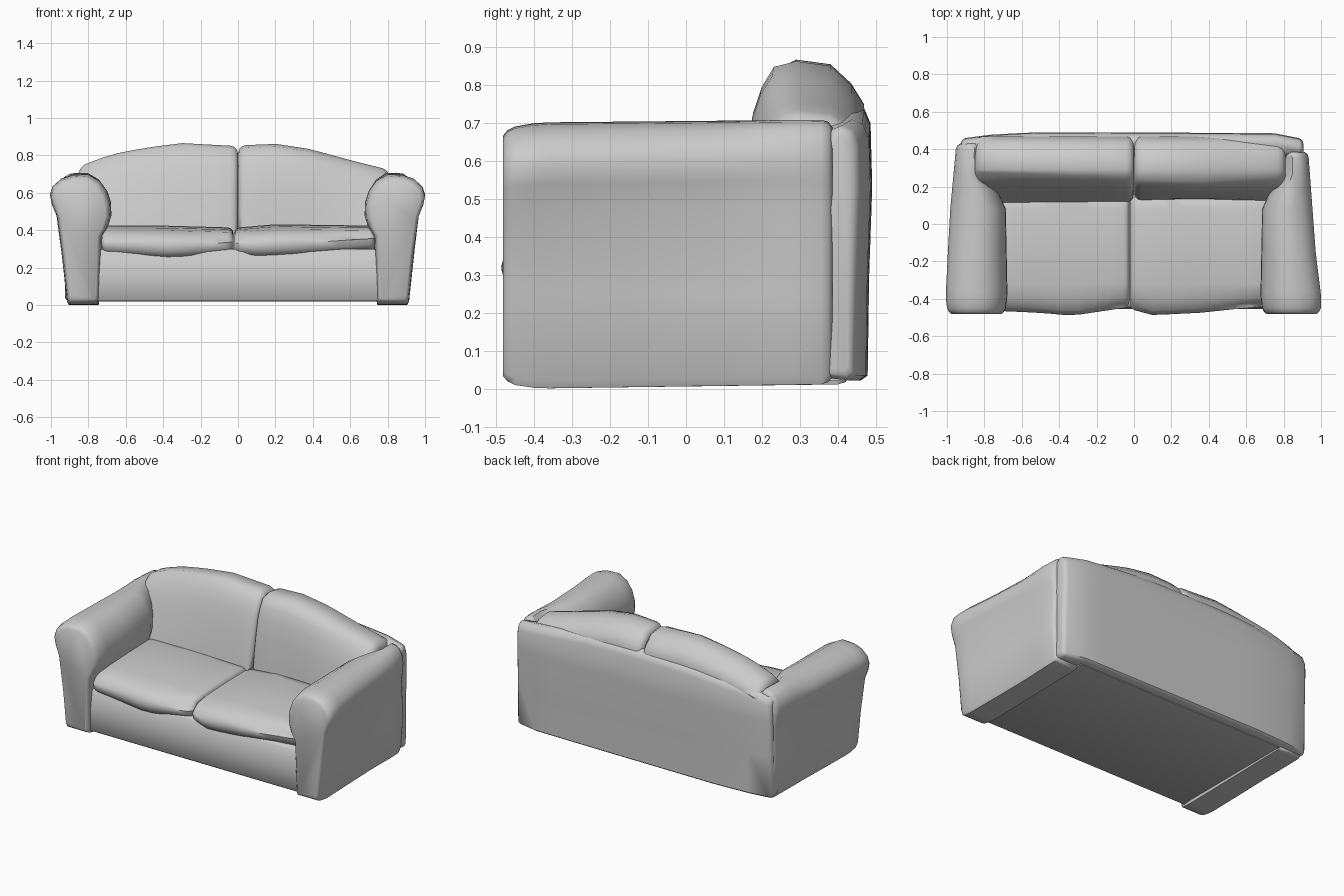
import bpy, bmesh
from mathutils import Vector

if "Cube" in bpy.data.objects:
    bpy.data.objects.remove(bpy.data.objects["Cube"])


def lerp_table(table, t):
    """Piecewise-linear lookup in a list of (t, value) pairs."""
    if t <= table[0][0]:
        return table[0][1]
    for (a, va), (b, vb) in zip(table, table[1:]):
        if t <= b:
            return va + (vb - va) * (t - a) / (b - a)
    return table[-1][1]


def inset_ring(pts, d):
    """Shrink a 2D outline by a distance d on every side."""
    out = [[0, 0] for _ in pts]
    for k in (0, 1):
        lo, hi = min(p[k] for p in pts), max(p[k] for p in pts)
        mid, f = (lo + hi) / 2, 1 - 2 * d / (hi - lo)
        for o, p in zip(out, pts):
            o[k] = mid + (p[k] - mid) * f
    return out


def loft(name, stations, profile, axis):
    """Skin outlines along an axis; stations are (position, inset)."""
    bm = bmesh.new()
    rings = []
    for t, d in stations:
        ring = inset_ring(profile(t), d)
        place = (lambda a, b: (t, a, b)) if axis == 'X' else (lambda a, b: (a, t, b))
        rings.append([bm.verts.new(Vector(place(a, b))) for a, b in ring])
    n = len(rings[0])
    for r, s in zip(rings, rings[1:]):
        for i in range(n):
            j = (i + 1) % n
            bm.faces.new((r[i], r[j], s[j], s[i]))
    bm.faces.new(rings[0])
    bm.faces.new(rings[-1])
    bmesh.ops.recalc_face_normals(bm, faces=bm.faces)
    me = bpy.data.meshes.new(name)
    bm.to_mesh(me)
    bm.free()
    ob = bpy.data.objects.new(name, me)
    bpy.context.collection.objects.link(ob)
    bpy.ops.object.select_all(action='DESELECT')
    ob.select_set(True)
    bpy.context.view_layer.objects.active = ob
    bpy.ops.object.shade_smooth_by_angle(angle=0.9)
    return ob


def soft_stations(a, b, r, n=6):
    """Evenly spaced stations with rounded ends of radius r."""
    ends = [(0, r), (0.12 * r, 0.5 * r), (0.5 * r, 0.13 * r), (r, 0)]
    mid = [(a + r + (b - a - 2 * r) * i / n, 0) for i in range(1, n)]
    return ([(a + t, d) for t, d in ends] + mid
            + [(b - t, d) for t, d in reversed(ends)])


# Rolled arms
ARM = [(0.905, 0.0), (0.915, 0.02), (0.94, 0.25), (0.965, 0.48), (0.99, 0.54),
       (1.0, 0.59), (0.985, 0.635), (0.94, 0.675), (0.88, 0.695), (0.80, 0.70),
       (0.735, 0.665), (0.695, 0.61), (0.675, 0.55), (0.672, 0.48),
       (0.69, 0.42), (0.725, 0.37), (0.74, 0.03), (0.745, 0.0)]
ARM_INNER = [(-0.45, 0.675), (0.08, 0.685), (0.18, 0.73), (0.27, 0.79)]


def build_arm(name, side, outer_table, back_y):
    def profile(y):
        f = (y + 0.45) / (back_y + 0.45)
        outer, inner = lerp_table(outer_table, y), lerp_table(ARM_INNER, y)
        pts = []
        for x, z in ARM:
            nx = inner + (x - 0.672) / 0.328 * (outer - inner)
            if z < 0.4:
                nx = x + min(0, nx - x) * 0.25 if x > 0.85 else x
            pts.append((side * nx, z + (0.008 * f if z > 0.5 else 0.012 * f * (z < 0.03))))
        return pts
    st = [(-0.482, 0.035), (-0.47, 0.02), (-0.45, 0.01), (-0.40, 0.002), (-0.36, 0),
          (-0.15, 0), (0.08, 0), (0.18, 0), (0.27, 0), (back_y - 0.03, 0),
          (back_y - 0.01, 0.006), (back_y, 0.02)]
    loft(name, st, profile, 'Y')


build_arm("left_arm", -1, [(-0.45, 1.01), (0.05, 0.985), (0.43, 0.95)], 0.43)
build_arm("right_arm", 1, [(-0.45, 1.01), (-0.2, 0.975), (0.38, 0.932)], 0.385)

# Arched back panel with rounded ends
BACK_TOP = [(-0.92, 0.68), (-0.7, 0.715), (-0.35, 0.745), (0, 0.75),
            (0.35, 0.745), (0.7, 0.715), (0.9, 0.69)]
BACK_Y = [(-0.92, 0.455), (-0.85, 0.472), (-0.55, 0.49), (0.3, 0.488),
          (0.77, 0.485), (0.9, 0.455)]


def back_profile(x):
    top, y = lerp_table(BACK_TOP, x), lerp_table(BACK_Y, x)
    return [(0.36, 0.03), (y - 0.03, 0.022), (y - 0.012, 0.035), (y - 0.008, 0.3),
            (y, 0.53), (y - 0.004, top - 0.05), (y - 0.02, top - 0.012),
            (y - 0.05, top), (0.385, top - 0.01), (0.36, top - 0.04)]


loft("back_panel", soft_stations(-0.925, 0.905, 0.025, 14), back_profile, 'X')

# Seat base
BASE = [(-0.45, 0.03), (-0.44, 0.02), (0.42, 0.02), (0.42, 0.29), (-0.43, 0.30),
        (-0.447, 0.285), (-0.455, 0.15)]
loft("seat_base", [(-0.75, 0), (0.75, 0)], lambda x: BASE, 'X')


# Seat cushions, soft and slightly sagging
def build_seat(name, a, b, front, low, high):
    def profile(x):
        f, lo, hi = (lerp_table(t, x) for t in (front, low, high))
        return [(f, lo + 0.065), (f + 0.008, lo + 0.035), (f + 0.03, lo + 0.01),
                (f + 0.07, lo), (0.12, lo + 0.01), (0.17, lo + 0.04),
                (0.18, lo + 0.09), (0.15, hi - 0.015), (0.08, hi),
                (-0.15, hi - 0.003), (-0.32, hi - 0.012), (-0.40, hi - 0.026),
                (f + 0.025, hi - 0.054), (f + 0.006, hi - 0.08)]
    loft(name, soft_stations(a, b, 0.03, 8), profile, 'X')


build_seat("left_seat_cushion", -0.73, -0.025,
           [(-0.72, -0.465), (-0.5, -0.475), (-0.33, -0.49), (-0.03, -0.445)],
           [(-0.72, 0.27), (-0.35, 0.248), (-0.03, 0.272)],
           [(-0.72, 0.425), (-0.4, 0.425), (-0.03, 0.415)])
build_seat("right_seat_cushion", -0.02, 0.735,
           [(0, -0.46), (0.1, -0.487), (0.35, -0.475), (0.73, -0.435)],
           [(0, 0.265), (0.12, 0.255), (0.4, 0.27), (0.73, 0.292)],
           [(0, 0.415), (0.2, 0.432), (0.73, 0.425)])

# Back cushions: (y, height fraction) outline leaning back under an arched top
CUSHION = [(0.135, 0.0), (0.14, 0.2), (0.155, 0.5), (0.17, 0.72), (0.19, 0.86),
           (0.22, 0.97), (0.29, 1.0), (0.38, 0.975), (0.435, 0.87), (0.468, 0.76),
           (0.458, 0.65), (0.42, 0.0)]


def build_back_cushion(name, a, b, top, lean):
    def profile(x):
        h, s = lerp_table(top, x) - 0.38, lerp_table(lean, x)
        return [(y + (s * (f - 0.35) if y < 0.28 else 0), 0.38 + h * f)
                for y, f in CUSHION]
    loft(name, soft_stations(a, b, 0.04, 9), profile, 'X')


build_back_cushion("left_back_cushion", -0.85, 0.0,
                   [(-0.84, 0.745), (-0.68, 0.805), (-0.5, 0.84), (-0.3, 0.866),
                    (-0.1, 0.855), (0, 0.85)], [(-0.8, 0.09), (0, 0.05)])
build_back_cushion("right_back_cushion", 0.002, 0.81,
                   [(0, 0.853), (0.2, 0.862), (0.38, 0.835), (0.6, 0.775),
                    (0.8, 0.725)], [(0, 0.03), (0.35, 0.01), (0.8, 0.06)])
